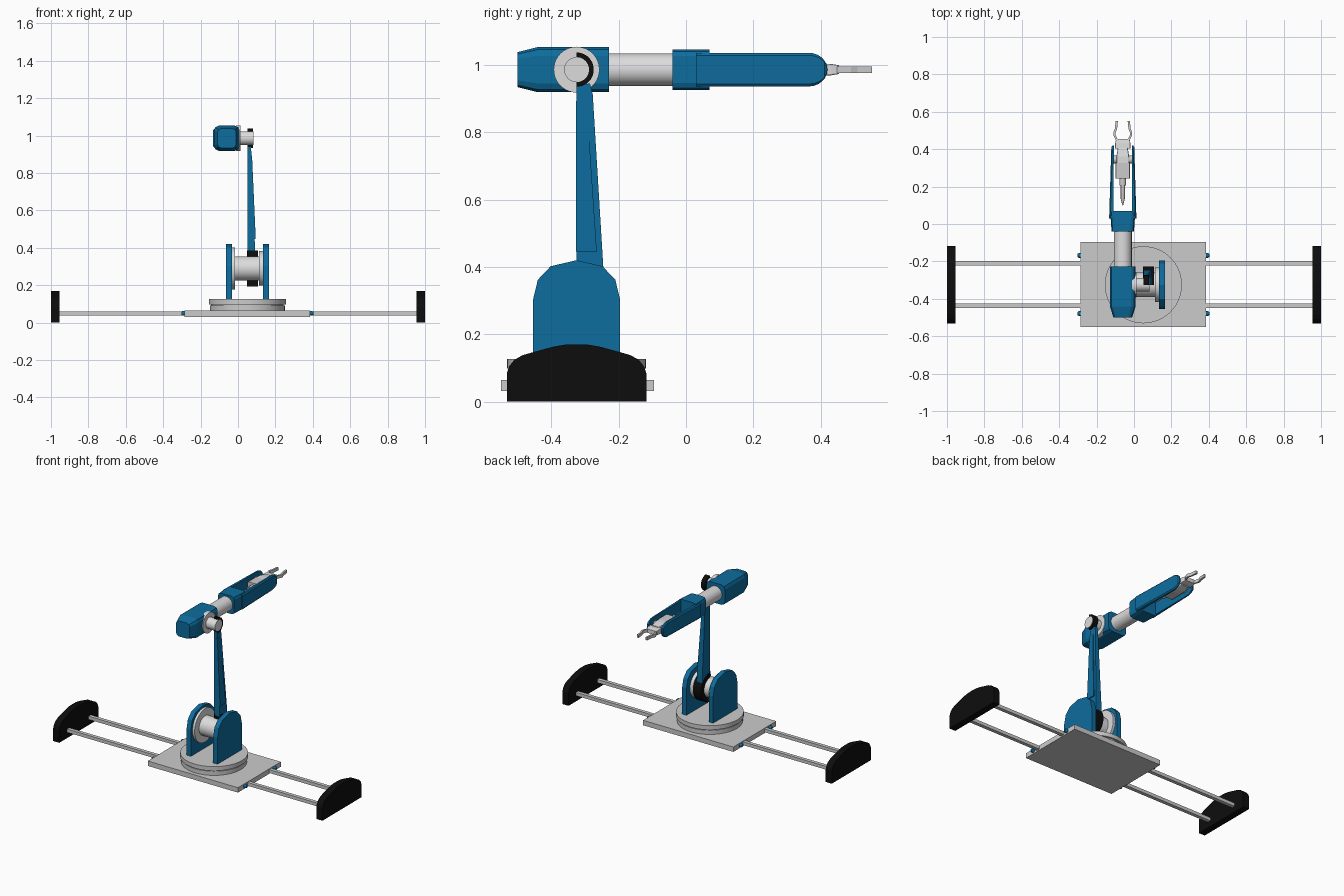
import bpy, bmesh, math
from mathutils import Vector, Matrix

if "Cube" in bpy.data.objects:
    bpy.data.objects.remove(bpy.data.objects["Cube"])


def material(name, rgb):
    m = bpy.data.materials.new(name)
    m.diffuse_color = (*rgb, 1)
    m.use_nodes = True
    m.node_tree.nodes["Principled BSDF"].inputs["Base Color"].default_value = m.diffuse_color
    return m


BLUE = material("blue", (0.004, 0.15, 0.34))
GREY = material("light grey", (0.6, 0.6, 0.6))
PALE = material("pale grey", (0.72, 0.72, 0.73))
BLACK = material("black", (0.004, 0.004, 0.004))

CY = -0.325          # centre line of rail carriage
FX = -0.06           # centre line of forearm
FZ = 0.986           # height of forearm


def finish(name, bm, mat, smooth=False):
    bmesh.ops.recalc_face_normals(bm, faces=bm.faces)
    me = bpy.data.meshes.new(name)
    bm.to_mesh(me)
    bm.free()
    me.materials.append(mat)
    ob = bpy.data.objects.new(name, me)
    bpy.context.collection.objects.link(ob)
    if smooth:
        bpy.context.view_layer.objects.active = ob
        ob.select_set(True)
        bpy.ops.object.shade_smooth_by_angle(angle=math.radians(35))
        ob.select_set(False)
    return ob


def stack(name, rings, mat, smooth=False):
    """Skin a list of equal-length point rings and cap both ends."""
    bm = bmesh.new()
    vs = [[bm.verts.new(p) for p in r] for r in rings]
    n = len(vs[0])
    for a, b in zip(vs, vs[1:]):
        for i in range(n):
            bm.faces.new((a[i], a[(i + 1) % n], b[(i + 1) % n], b[i]))
    bm.faces.new(vs[0])
    bm.faces.new(vs[-1])
    return finish(name, bm, mat, smooth)


def box(name, x, y, z, mat):
    c = [(x[0], y[0]), (x[1], y[0]), (x[1], y[1]), (x[0], y[1])]
    return stack(name, [[(a, b, h) for a, b in c] for h in z], mat)


def plate_x(name, pts, x0, x1, mat, smooth=False):
    """Extrude a (y, z) outline along x."""
    return stack(name, [[(x, y, z) for y, z in pts] for x in (x0, x1)], mat, smooth)


def turned(name, axis, centre, profile, mat, n=40):
    """Solid of revolution; profile holds (position along axis, radius)."""
    k = "xyz".index(axis)
    rings = []
    for t, r in profile:
        ring = []
        for i in range(n):
            a = 2 * math.pi * i / n
            p = list(centre)
            p[k] = t
            p[(k + 1) % 3] += r * math.cos(a)
            p[(k + 2) % 3] += r * math.sin(a)
            ring.append(p)
        rings.append(ring)
    return stack(name, rings, mat, True)


def casing(name, sections, mat):
    """Corner-cut rectangular sections along y: (y, half width, half height, cut)."""
    rings = []
    for y, w, h, c in sections:
        q = [(w, h - c), (w - .3 * c, h - .3 * c), (w - c, h)]
        loop = q + [(-a, b) for a, b in q[::-1]]
        loop += [(-a, -b) for a, b in q] + [(a, -b) for a, b in q[::-1]]
        rings.append([(FX + a, y, FZ + b) for a, b in loop])
    return stack(name, rings, mat)


def half_ring(name, z, r0, r1, x0, x1):
    arc = [math.pi * (i / 20 - .5) for i in range(21)]
    pts = [(CY + r1 * math.cos(a), z + r1 * math.sin(a)) for a in arc]
    pts += [(CY + r0 * math.cos(a), z + r0 * math.sin(a)) for a in arc[::-1]]
    return plate_x(name, pts, x0, x1, BLACK, True)


def mirrored(half):
    """Complete an outline around the carriage centre from (offset, z) points."""
    return [(CY + d, z) for d, z in half] + [(CY - d, z) for d, z in half[::-1] if d > 0]


# Track: end blocks and rails
end = mirrored([(.207, 0), (.207, .085), (.2, .105), (.185, .124), (.16, .138),
                (.125, .148), (.07, .163), (.035, .169), (0, .17)])
for side, s in (("left", -1), ("right", 1)):
    plate_x("end_block_" + side, end, s * .955, s, BLACK)
for side, y in (("front", -.436), ("rear", -.209)):
    box("rail_" + side, (-.957, .957), (y - .012, y + .012), (.038, .06), GREY)

# Carriage plate, end buffers and turntable
box("carriage_plate", (-.285, .385), (-.55, -.095), (.031, .064), GREY)
for i, y in enumerate((-.479, -.168)):
    for j, (x, s) in enumerate(((-.285, -1), (.385, 1))):
        turned(f"buffer_{i}{j}", "x", (0, y, .05),
               [(x - .01 * s, .013), (x + .01 * s, .013), (x + .018 * s, .008)], BLUE, 12)
turned("turntable", "z", (.05, CY, 0),
       [(.062, .2), (.092, .2), (.092, .194), (.098, .194), (.098, .206), (.126, .206)], GREY, 64)

# Shoulder cheeks
cheek = mirrored([(.129, .12), (.129, .304), (.115, .362), (.077, .402), (0, .42)])
plate_x("shoulder_cheek_left", cheek, -.064, -.032, BLUE)
plate_x("shoulder_cheek_right", cheek, .134, .166, BLUE)

# Shoulder drum with flanges and its clamp
turned("shoulder_drum", "x", (0, CY, .29),
       [(-.034, .112), (-.016, .112), (-.016, .065), (.112, .065), (.112, .092), (.136, .092)], PALE, 48)
half_ring("shoulder_clamp", .29, .064, .097, .048, .107)

# Upper arm: tapering bar with a raised side panel
bar = [(-.325, .375), (-.245, .345), (-.245, .39), (-.277, .913), (-.285, .945), (-.325, .94)]
stack("upper_arm", [[(.05, y, z) for y, z in bar],
                    [(.092 - .022 * min(1, max(0, (z - .37) / .55)), y, z) for y, z in bar]], BLUE)
panel = [(-.326, .446), (-.265, .446), (-.295, .893), (-.326, .893)]
stack("arm_panel", [[(.06, y, z) for y, z in panel],
                    [(.095 - .02 * (z - .446) / .447, y, z) for y, z in panel]], BLUE)

# Elbow shaft and clamp
turned("elbow_shaft", "x", (0, CY, FZ),
       [(-.01, .068), (.014, .068), (.014, .037), (.083, .037)], PALE)
half_ring("elbow_clamp", FZ, .036, .051, .05, .081)

# Forearm
casing("forearm_casing", [(-.5, .05, .052, .02), (-.44, .069, .067, .026),
                          (-.228, .069, .067, .026)], BLUE)
turned("forearm_tube", "y", (FX, 0, FZ), [(-.24, .048), (-.02, .048)], PALE)
casing("wrist_collar", [(-.04, .06, .06, .02), (.02, .064, .06, .02), (.07, .068, .06, .02)], BLUE)

# Wrist fork
tip = [math.pi * (i / 12 - .5) for i in range(13)]
fork = [(.03, -.05)] + [(.365 + .055 * math.cos(a), .05 * math.sin(a)) for a in tip] + [(.03, .05)]


def outer(y):
    return .073 - .012 * (y - .03) / .39


for side, s in (("left", -1), ("right", 1)):
    inner = [(FX + s * (.05 - .002 * (y > .2)), y, FZ + z) for y, z in fork]
    mid = [(FX + s * (outer(y) - .006), y, FZ + z) for y, z in fork]
    rim = [(FX + s * outer(y), min(y, .412), FZ + z * .85) for y, z in fork]
    stack("wrist_fork_" + side, [inner, mid, rim], BLUE)

# Gripper body, pivot and rear spindle
turned("gripper_spindle", "y", (FX, 0, FZ),
       [(.1, .002), (.135, .011), (.205, .011), (.205, .018), (.245, .018)], GREY, 20)
casing("gripper_block", [(.243, .038, .03, .006), (.325, .038, .03, .006)], GREY)
casing("gripper_neck", [(.325, .034, .03, .006), (.36, .034, .03, .006), (.41, .026, .022, .005)], PALE)
turned("gripper_pivot", "x", (0, .345, FZ), [(FX - .052, .022), (FX + .052, .022)], GREY, 24)
casing("gripper_head", [(.405, .041, .018, .004), (.43, .041, .017, .004), (.455, .036, .013, .003)], PALE)

# Gripper fingers
path = [(.445, .03), (.475, .044), (.49, .044), (.51, .036), (.552, .032)]
for side, s in (("left", -1), ("right", 1)):
    stack("finger_" + side,
          [[(FX + s * (d + a), y, FZ + b) for a, b in
            ((-.006, -.01), (.006, -.01), (.006, .01), (-.006, .01))] for y, d in path], GREY)
